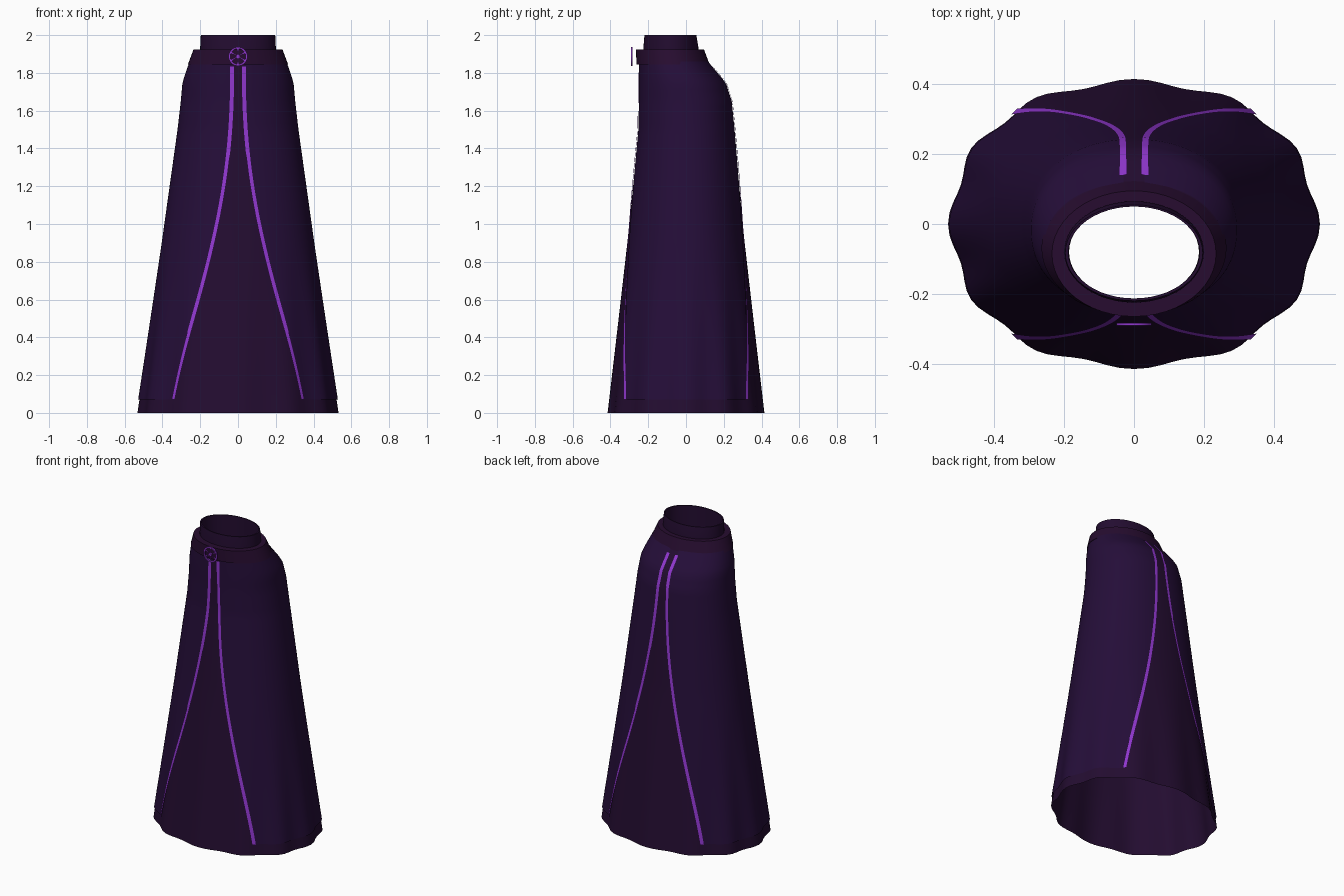
import bpy, bmesh
from math import sin, cos, pi, acos, copysign

cube = bpy.data.objects.get("Cube")
if cube:
    bpy.data.objects.remove(cube, do_unlink=True)


def material(name, rgb):
    m = bpy.data.materials.new(name)
    m.use_nodes = True
    m.diffuse_color = (*rgb, 1)
    bsdf = m.node_tree.nodes["Principled BSDF"]
    bsdf.inputs["Base Color"].default_value = (*rgb, 1)
    bsdf.inputs["Roughness"].default_value = 0.8
    return m


OUTER = material("deep violet cloth", (0.018, 0.0042, 0.040))
INNER = material("dark plum cloth", (0.017, 0.0038, 0.030))
BELT = material("dark wine band", (0.020, 0.0038, 0.029))
TRIM = material("bright purple trim", (0.28, 0.038, 0.62))

POWER = 2.15          # roundness of the skirt's oval
HEM, TOP = 0.07, 1.86
# height, half width, front y, back y
SHAPE = [(0, .522, -.407, .407), (1.0, .385, -.30, .30), (1.5, .316, -.25, .255),
         (1.65, .299, -.247, .24), (1.75, .29, -.247, .208), (1.80, .274, -.247, .165),
         (1.86, .253, -.247, .115)]


def section(z):
    for lo, hi in zip(SHAPE, SHAPE[1:]):
        if z <= hi[0]:
            f = (z - lo[0]) / (hi[0] - lo[0])
            return [p + (q - p) * f for p, q in zip(lo[1:], hi[1:])]
    return SHAPE[-1][1:]


def bent(v):
    return copysign(abs(v) ** (2 / POWER), v)


def cloth_point(t, z, scale):
    """Point on the oval skirt, with soft folds that fade upwards."""
    a, front, back = section(z)
    fold = 1 + 0.02 * max(0, 1 - z / 0.9) * cos(12 * t)
    r = scale * fold
    return (a * r * bent(cos(t)), (front + back) / 2 + (back - front) / 2 * r * bent(sin(t)), z)


def opening(z):
    """Half width of the flared opening between the overskirt panels."""
    w = min(1, max(0, (1.84 - z) / (1.84 - HEM)))
    return 0.03 + 0.305 * (sin(1.15 * w) / sin(1.15)) ** 2.4


def edge_angle(x, z):
    return acos((x / section(z)[0]) ** (POWER / 2))


def spread(lo, hi, n):
    return [lo + (hi - lo) * i / n for i in range(n + 1)]


def sheet(name, rows, mat, closed=False):
    """Skin a list of point rows into one surface."""
    bm = bmesh.new()
    grid = [[bm.verts.new(p) for p in row] for row in rows]
    n = len(rows[0])
    for r0, r1 in zip(grid, grid[1:]):
        for i in range(n if closed else n - 1):
            j = (i + 1) % n
            bm.faces.new((r0[i], r0[j], r1[j], r1[i]))
    return finish(name, bm, mat)


def finish(name, bm, mat):
    mesh = bpy.data.meshes.new(name)
    bm.to_mesh(mesh)
    bm.free()
    mesh.materials.append(mat)
    ob = bpy.data.objects.new(name, mesh)
    bpy.context.collection.objects.link(ob)
    bpy.ops.object.select_all(action='DESELECT')
    ob.select_set(True)
    bpy.context.view_layer.objects.active = ob
    bpy.ops.object.shade_smooth_by_angle(angle=pi / 5)
    return ob


def ring(z, a, front, back, n=48):
    return [(a * cos(2 * pi * i / n),
             (front + back) / 2 + (back - front) / 2 * sin(2 * pi * i / n), z) for i in range(n)]


# Underskirt
heights = spread(0, TOP, 48)
around = [2 * pi * i / 96 for i in range(96)]
sheet("underskirt", [[cloth_point(t, z, 1.0) for t in around] for z in heights], INNER, True)

# Overskirt panels, open at front and back
heights = spread(HEM, TOP, 60)
for side, middle in (("left", 0), ("right", pi)):
    rows = []
    for z in heights:
        e = edge_angle(opening(z), z)
        rows.append([cloth_point(t, z, 1.013) for t in spread(middle - e, middle + e, 48)])
    sheet(side + "_overskirt", rows, OUTER)

# Trim ribbons along the panel edges
for side in (1, -1):
    for face in (1, -1):
        rows = []
        for z in spread(HEM, 1.835, 60):
            row = []
            for x in spread(opening(z) - 0.010, opening(z) + 0.010, 2):
                px, py, pz = cloth_point(edge_angle(x, z), z, 1.03)
                if face < 0:
                    _, front, back = section(z)
                    py = front + back - py
                row.append((side * px, py, pz))
            rows.append(row if side * face < 0 else row[::-1])
        name = ("left" if side > 0 else "right") + ("_back" if face > 0 else "_front") + "_trim"
        ob = sheet(name, rows, TRIM)
        ob.data.flip_normals()

# Waistband with a flat upper ledge
sheet("waistband", [ring(1.845, .245, -.24, .105), ring(1.845, .265, -.262, .125),
                    ring(1.925, .235, -.265, .095), ring(1.925, .19, -.215, .055)], BELT, True)

# Upright collar with inner lining
sheet("collar", [ring(1.91, .20, -.225, .065), ring(1.94, .20, -.225, .065),
                 ring(2.0, .197, -.22, .055), ring(2.0, .188, -.213, .05),
                 ring(1.86, .186, -.215, .055)], INNER, True)

# Round clasp: flat rim, hub and spokes
CX, CY, CZ = 0, -0.287, 1.887


def clasp_ring(r, y, n=32):
    return [(CX + r * cos(2 * pi * i / n), y, CZ + r * sin(2 * pi * i / n)) for i in range(n)]


def clasp_band(name, inner, outer):
    back, front = CY + 0.004, CY - 0.004
    profile = [(outer, back), (outer, front), (inner, front), (inner, back), (outer, back)]
    sheet(name, [clasp_ring(r, y) for r, y in profile], TRIM, True)


clasp_band("clasp_rim", 0.041, 0.050)
clasp_band("clasp_hub", 0.001, 0.011)
bm = bmesh.new()
for k in range(6):
    t = pi / 2 + k * pi / 3
    corners = []
    for r, w in ((.008, -.002), (.043, -.005), (.043, .005), (.008, .002)):
        corners.append(bm.verts.new((CX + r * cos(t) - w * sin(t), CY, CZ + r * sin(t) + w * cos(t))))
    bm.faces.new(corners)
finish("clasp_spokes", bm, TRIM)
